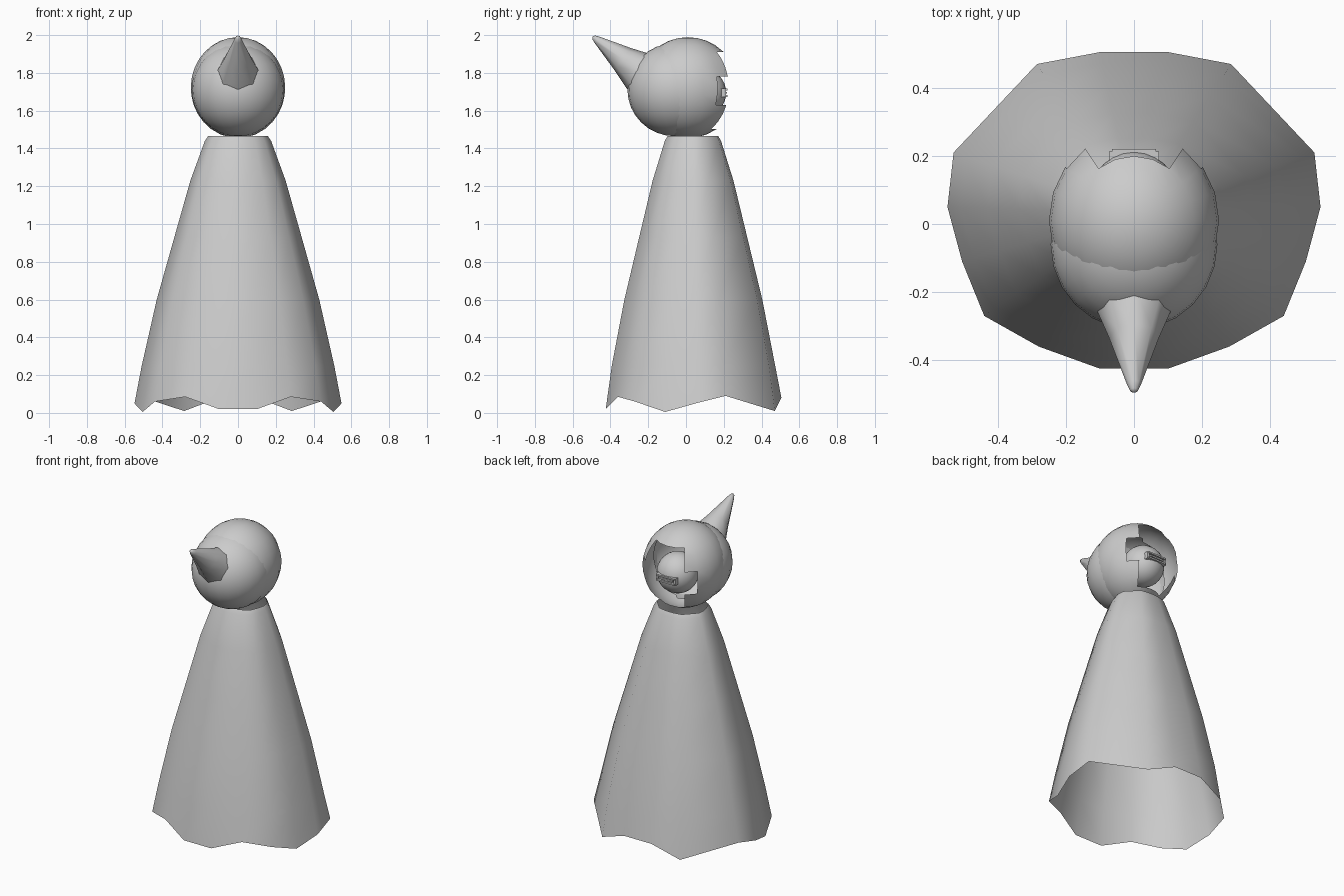
import bpy, bmesh
from math import sin, cos, radians
from mathutils import Vector

if "Cube" in bpy.data.objects:
    bpy.data.objects.remove(bpy.data.objects["Cube"])

grey = bpy.data.materials.new("light_grey")
grey.use_nodes = True
grey.diffuse_color = (0.6, 0.6, 0.6, 1)
grey.node_tree.nodes["Principled BSDF"].inputs["Base Color"].default_value = (0.6, 0.6, 0.6, 1)


def finish(name, bm, angle=40):
    mesh = bpy.data.meshes.new(name)
    bmesh.ops.recalc_face_normals(bm, faces=bm.faces)
    bm.to_mesh(mesh)
    bm.free()
    mesh.materials.append(grey)
    ob = bpy.data.objects.new(name, mesh)
    bpy.context.collection.objects.link(ob)
    bpy.ops.object.select_all(action='DESELECT')
    ob.select_set(True)
    bpy.context.view_layer.objects.active = ob
    bpy.ops.object.shade_smooth_by_angle(angle=radians(angle))
    return ob


def loft(name, rings, angle=40, keep=lambda i, j: True):
    """Skin closed rings of points; keep(i, j) can leave out faces."""
    bm = bmesh.new()
    rows = [[bm.verts.new(p) for p in ring] for ring in rings]
    n = len(rows[0])
    for i in range(len(rows) - 1):
        for j in range(n):
            if keep(i, j):
                k = (j + 1) % n
                bm.faces.new((rows[i][j], rows[i][k], rows[i + 1][k], rows[i + 1][j]))
    bmesh.ops.remove_doubles(bm, verts=bm.verts, dist=0.0005)
    loose = [v for v in bm.verts if not v.link_faces]
    bmesh.ops.delete(bm, geom=loose, context='VERTS')
    return finish(name, bm, angle)


# Robe: ragged hem outline (half, mirrored) shrunk up to the neck
half = [(.10, -.425, .02), (.28, -.36, .085), (.44, -.27, .06), (.505, -.11, .005),
        (.548, .05, .05), (.53, .21, .09), (.285, .47, .01), (.10, .505, .08)]
hem = half + [(-x, y, z) for x, y, z in reversed(half)]
cy = .035
rings = [hem]
for z, s in [(.25, .93), (.6, .785), (.93, .615), (1.23, .46), (1.44, .32), (1.465, .29)]:
    rings.append([(x * s, cy + (y - cy) * s, z) for x, y, _ in hem])
loft("robe", rings, 60)

# Back head shell with a stepped opening; column 0 faces straight back
lats = [-90, -80, -68, -55, -43, -31, -20, -9, 2, 13, 24, 35, 45, 57, 68, 79, 90]
STEP = 18


def shell_face(i, j):
    az = abs((j * STEP + STEP / 2 + 180) % 360 - 180)
    lat = (lats[i] + lats[i + 1]) / 2
    hatch = az < 36 and -55 < lat < 45
    notch = az < 54 and -20 < lat < 13
    return not (hatch or notch)


rings = []
for lat in lats:
    c, s = cos(radians(lat)), sin(radians(lat))
    rings.append([(.25 * c * sin(radians(a)), .01 + .268 * c * cos(radians(a)), 1.722 + .267 * s)
                  for a in range(0, 360, STEP)])
loft("head_back_shell", rings, 40, shell_face)

# Front of the head: overlapping ball, open behind
bm = bmesh.new()
bmesh.ops.create_uvsphere(bm, u_segments=24, v_segments=16, radius=1)
for v in bm.verts:
    v.co = Vector((v.co.x * .245, v.co.y * .25 - .06, v.co.z * .246 + 1.711))
back = [f for f in bm.faces if f.calc_center_median().y > .0]
bmesh.ops.delete(bm, geom=back, context='FACES')
finish("head_front", bm)

# Beak: eight-sided cone with a rounded tip, pointing forward and up
tip = Vector((0, -.495, 1.993))
back_dir = Vector((0, .8, -.6))
up = Vector((0, .6, .8))
rings = []
for d, r in [(0, 0), (.008, .012), (.03, .021), (.2, .073), (.31, .112), (.36, .125)]:
    rings.append([tip + back_dir * d + Vector((r * cos(radians(a)), 0, 0)) + up * (r * sin(radians(a)))
                  for a in range(0, 360, 45)])
loft("beak", rings, 60)

# Inner ball seen through the opening
bm = bmesh.new()
bmesh.ops.create_uvsphere(bm, u_segments=24, v_segments=16, radius=.128)
bmesh.ops.translate(bm, verts=bm.verts, vec=(0, .085, 1.695))
finish("inner_ball", bm)


# Slotted socket on the ball: frame bars around a recessed bar
def box(name, centre, size):
    bm = bmesh.new()
    bmesh.ops.create_cube(bm, size=1)
    for v in bm.verts:
        v.co = Vector(a * b + c for a, b, c in zip(v.co, size, centre))
    finish(name, bm, 20)


for side, label in ((1, "upper"), (-1, "lower")):
    box(label + "_slot_bar", (0, .2, 1.695 + side * .017), (.13, .04, .01))
for side, label in ((1, "left"), (-1, "right")):
    box(label + "_slot_end", (side * .065, .19, 1.695), (.016, .045, .044))
box("slot_tongue", (0, .2, 1.695), (.1, .036, .01))
